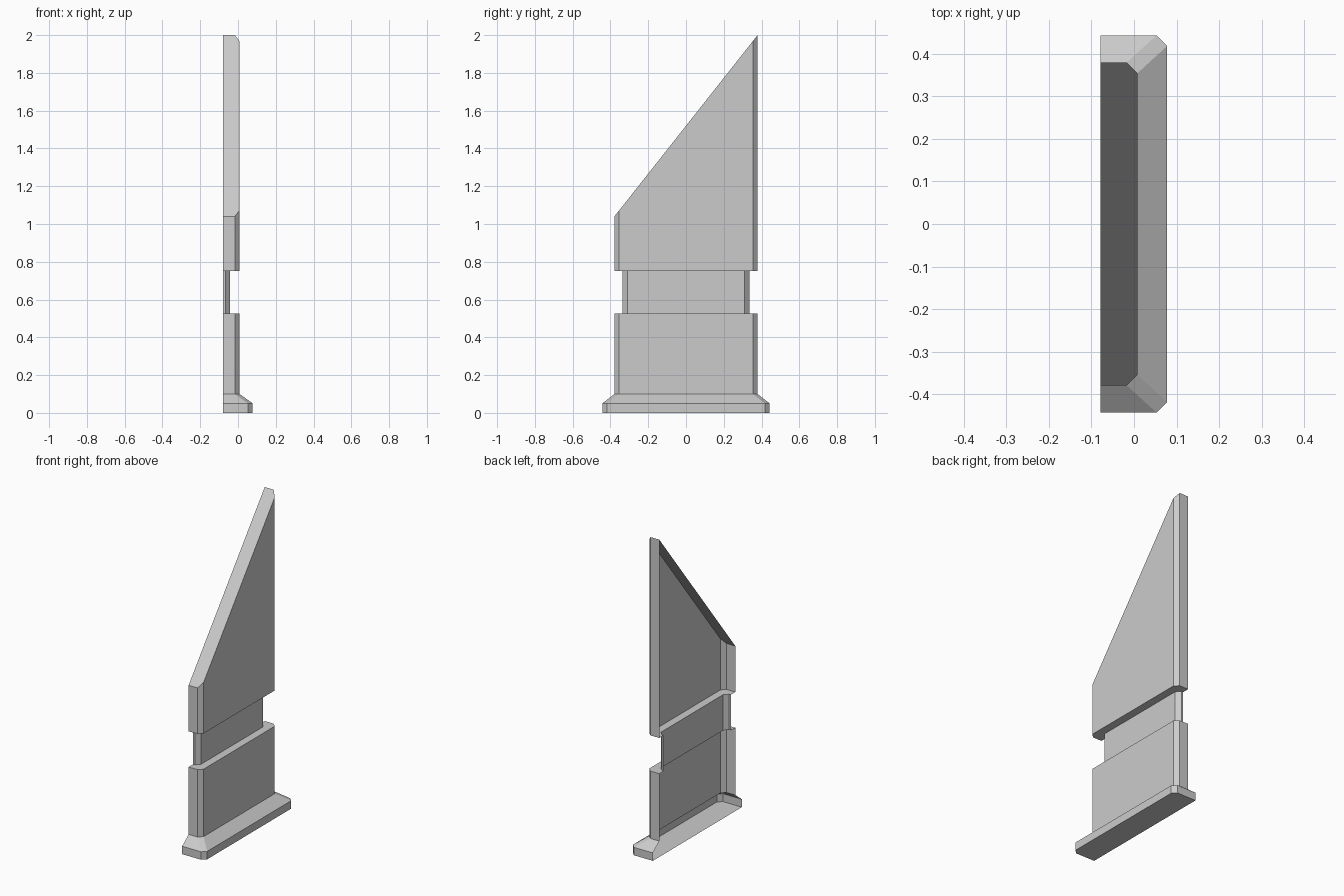
import bpy
import bmesh

if "Cube" in bpy.data.objects:
    bpy.data.objects.remove(bpy.data.objects["Cube"])

BACK = -0.079
C = 0.025  # chamfer size at the two outer corners


def outline(front, half):
    """Half-pillar outline, counterclockwise, open along the back."""
    return [(BACK, -half), (front - C, -half), (front, -half + C),
            (front, half - C), (front - C, half), (BACK, half)]


base = outline(0.078, 0.443)
body = outline(0.008, 0.379)
neck = outline(-0.042, 0.335)


def slope(y):
    return 1.04 + (y + 0.379) * 0.96 / 0.758


bm = bmesh.new()


def ring(points, height):
    return [bm.verts.new((x, y, height(y) if callable(height) else height))
            for x, y in points]


# Plinth, shaft, recessed band and slanted top, stacked from below
sections = [(base, 0.0), (base, 0.05), (body, 0.10), (body, 0.525),
            (neck, 0.525), (neck, 0.75), (body, 0.75), (body, slope)]
rings = [ring(p, z) for p, z in sections]

# Side walls; the back stays open
for a, b in zip(rings, rings[1:]):
    for i in range(len(a) - 1):
        bm.faces.new((a[i], a[i + 1], b[i + 1], b[i]))

# Floor and slanted cap
bm.faces.new(rings[0][::-1])
bm.faces.new(rings[-1])

mesh = bpy.data.meshes.new("slanted_wall_pillar")
bm.to_mesh(mesh)
bm.free()
bpy.context.collection.objects.link(bpy.data.objects.new("slanted_wall_pillar", mesh))
